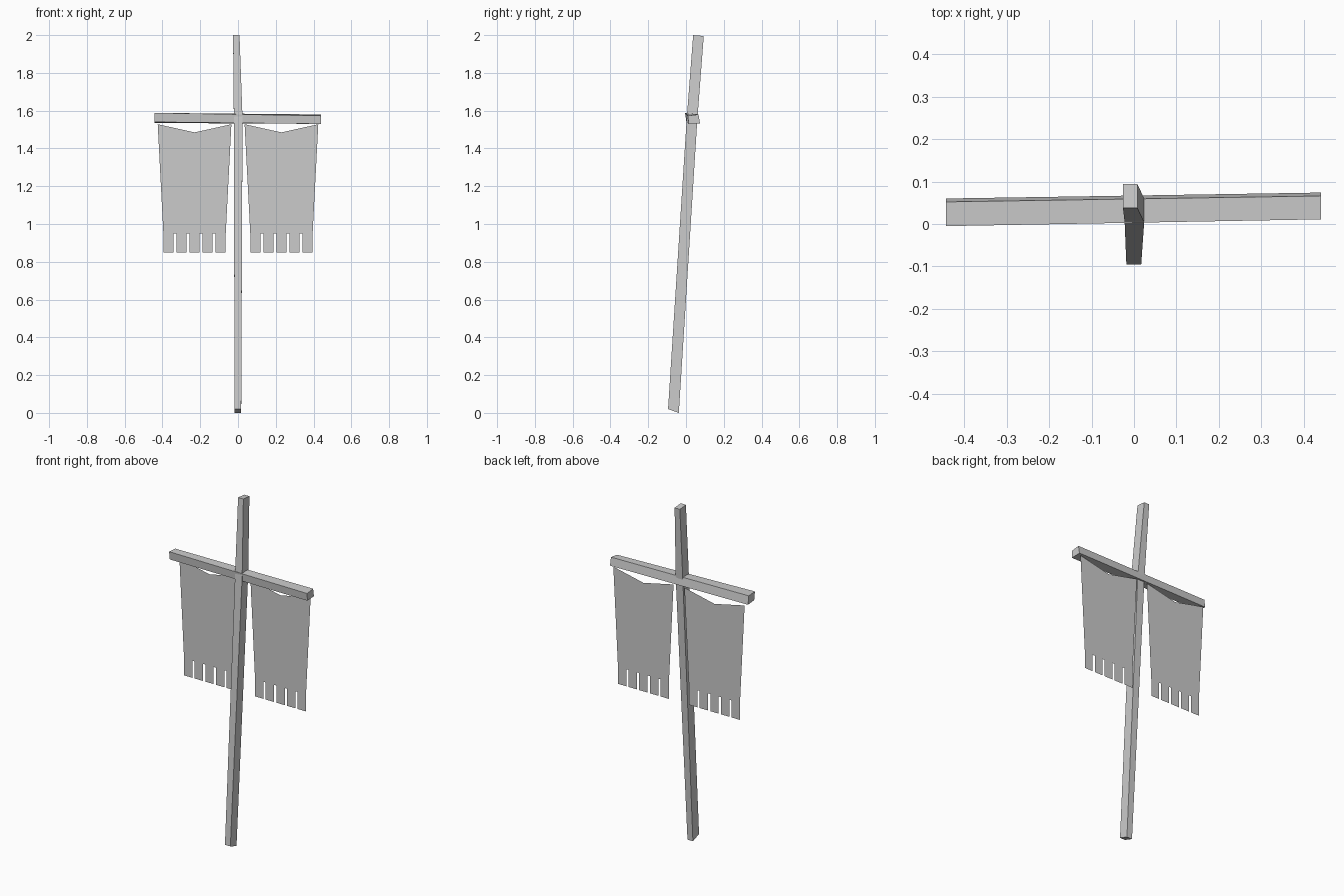
import bpy, bmesh

cube = bpy.data.objects.get("Cube")
if cube:
    bpy.data.objects.remove(cube, do_unlink=True)

grey = bpy.data.materials.new("plain_grey")
grey.use_nodes = True
colour = (0.6, 0.6, 0.6, 1)
grey.diffuse_color = colour
grey.node_tree.nodes["Principled BSDF"].inputs["Base Color"].default_value = colour


def make_object(name, bm):
    mesh = bpy.data.meshes.new(name)
    bm.to_mesh(mesh)
    bm.free()
    mesh.materials.append(grey)
    obj = bpy.data.objects.new(name, mesh)
    bpy.context.collection.objects.link(obj)
    return obj


def loft(name, rings):
    """Skin a row of four-cornered rings and cap both ends."""
    bm = bmesh.new()
    loops = [[bm.verts.new(p) for p in ring] for ring in rings]
    for a, b in zip(loops, loops[1:]):
        for i in range(4):
            j = (i + 1) % 4
            bm.faces.new((a[i], a[j], b[j], b[i]))
    bm.faces.new(loops[0])
    bm.faces.new(loops[-1])
    bmesh.ops.recalc_face_normals(bm, faces=bm.faces)
    return make_object(name, bm)


def pole_ring(x0, x1, y0, y1, z_front, z_back):
    return [(x0, y0, z_front), (x1, y0, z_front), (x1, y1, z_back), (x0, y1, z_back)]


# Leaning pole, slightly bent where the crossbar meets it
loft("pole", [
    pole_ring(-0.018, 0.017, -0.095, -0.038, 0.02, 0.0),
    pole_ring(-0.022, 0.024, 0.004, 0.06, 1.56, 1.555),
    pole_ring(-0.026, 0.008, 0.038, 0.094, 2.0, 1.995),
])

# Crossbar, a little skewed from end to end
loft("crossbar", [
    [(-0.443, -0.005, 1.588), (-0.443, 0.052, 1.584),
     (-0.443, 0.06, 1.535), (-0.443, 0.002, 1.54)],
    [(0.44, 0.011, 1.573), (0.44, 0.066, 1.58),
     (0.44, 0.074, 1.533), (0.44, 0.013, 1.53)],
])


# Thin hanging banner with a dipped top and a slit hem
def banner(name, side):
    inner, outer, hem, slit_top = 0.065, 0.395, 0.85, 0.95
    teeth, gap = 5, 0.014
    width = (outer - inner - gap * (teeth - 1)) / teeth
    outline = [(0.425, 1.528), (0.23, 1.485), (0.035, 1.528), (inner, slit_top)]
    for i in range(teeth):
        x = inner + i * (width + gap)
        if i:
            outline.append((x, slit_top))
        outline += [(x, hem), (x + width, hem), (x + width, slit_top)]
    bm = bmesh.new()
    bm.faces.new([bm.verts.new((side * x, 0.065, z)) for x, z in outline])
    bmesh.ops.recalc_face_normals(bm, faces=bm.faces)
    return make_object(name, bm)


banner("left_banner", 1)
banner("right_banner", -1)
